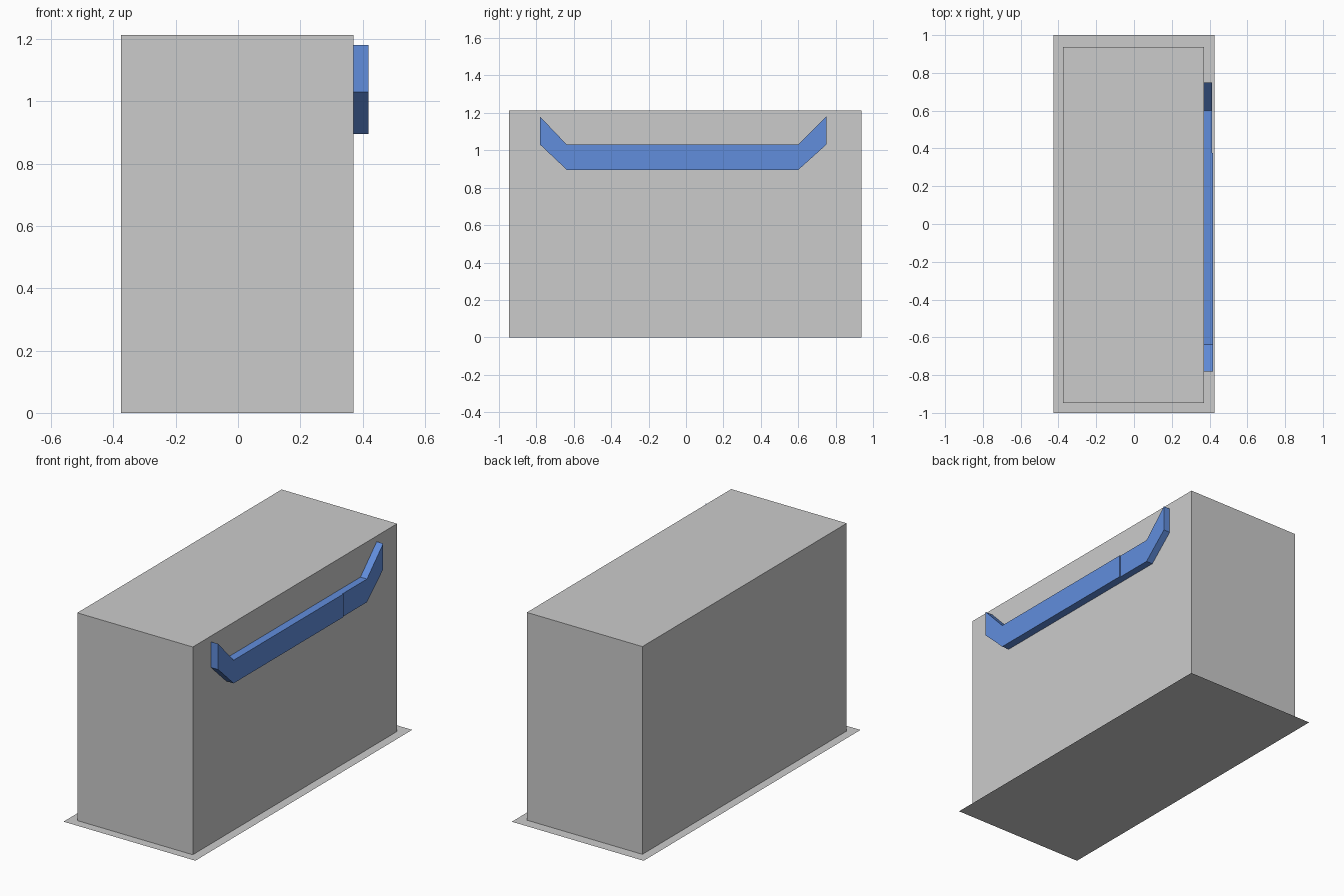
import bpy, bmesh

if "Cube" in bpy.data.objects:
    bpy.data.objects.remove(bpy.data.objects["Cube"])

BLUE = bpy.data.materials.new("blue_paint")
BLUE.diffuse_color = (0.12, 0.27, 0.72, 1)
BLUE.use_nodes = True
BLUE.node_tree.nodes["Principled BSDF"].inputs["Base Color"].default_value = BLUE.diffuse_color


def finish(bm, name, mat=None):
    bmesh.ops.recalc_face_normals(bm, faces=bm.faces)
    mesh = bpy.data.meshes.new(name)
    bm.to_mesh(mesh)
    bm.free()
    obj = bpy.data.objects.new(name, mesh)
    bpy.context.collection.objects.link(obj)
    if mat:
        mesh.materials.append(mat)
    return obj


def extrude_profile(name, points, direction, mat=None, keep_bottom=True):
    """Extrude a closed flat outline along a direction."""
    bm = bmesh.new()
    base = bm.faces.new([bm.verts.new(p) for p in points])
    top = bmesh.ops.extrude_face_region(bm, geom=[base], use_keep_orig=True)["geom"]
    verts = [v for v in top if isinstance(v, bmesh.types.BMVert)]
    bmesh.ops.translate(bm, verts=verts, vec=direction)
    bmesh.ops.recalc_face_normals(bm, faces=bm.faces)
    if not keep_bottom:
        bmesh.ops.delete(bm, geom=[base], context='FACES_ONLY')
    return finish(bm, name, mat)


def rectangle(x0, x1, y0, y1, z=0):
    return [(x0, y0, z), (x1, y0, z), (x1, y1, z), (x0, y1, z)]


# Flat base sheet
bm = bmesh.new()
bm.faces.new([bm.verts.new(p) for p in rectangle(-0.427, 0.425, -1, 1)])
base = finish(bm, "base_sheet")
base.data.flip_normals() if base.data.polygons[0].normal.z < 0 else None

# Main box, open where it meets the sheet
extrude_profile("box_body", rectangle(-0.375, 0.371, -0.947, 0.938),
                (0, 0, 1.213), keep_bottom=False)

# Side rail with upturned ends; the rear stretch is slightly thinner
WALL, SPLIT, LOW, HIGH, TIP = 0.371, 0.375, 0.895, 1.03, 1.18
front = [(SPLIT, LOW), (SPLIT, HIGH), (-0.637, HIGH), (-0.78, TIP),
         (-0.78, HIGH), (-0.637, LOW)]
rear = [(SPLIT, LOW), (0.60, LOW), (0.75, HIGH), (0.75, TIP),
        (0.60, HIGH), (SPLIT, HIGH)]
for name, outline, depth in (("rail_front", front, 0.047), ("rail_rear", rear, 0.042)):
    extrude_profile(name, [(WALL, y, z) for y, z in outline], (depth, 0, 0), BLUE)
